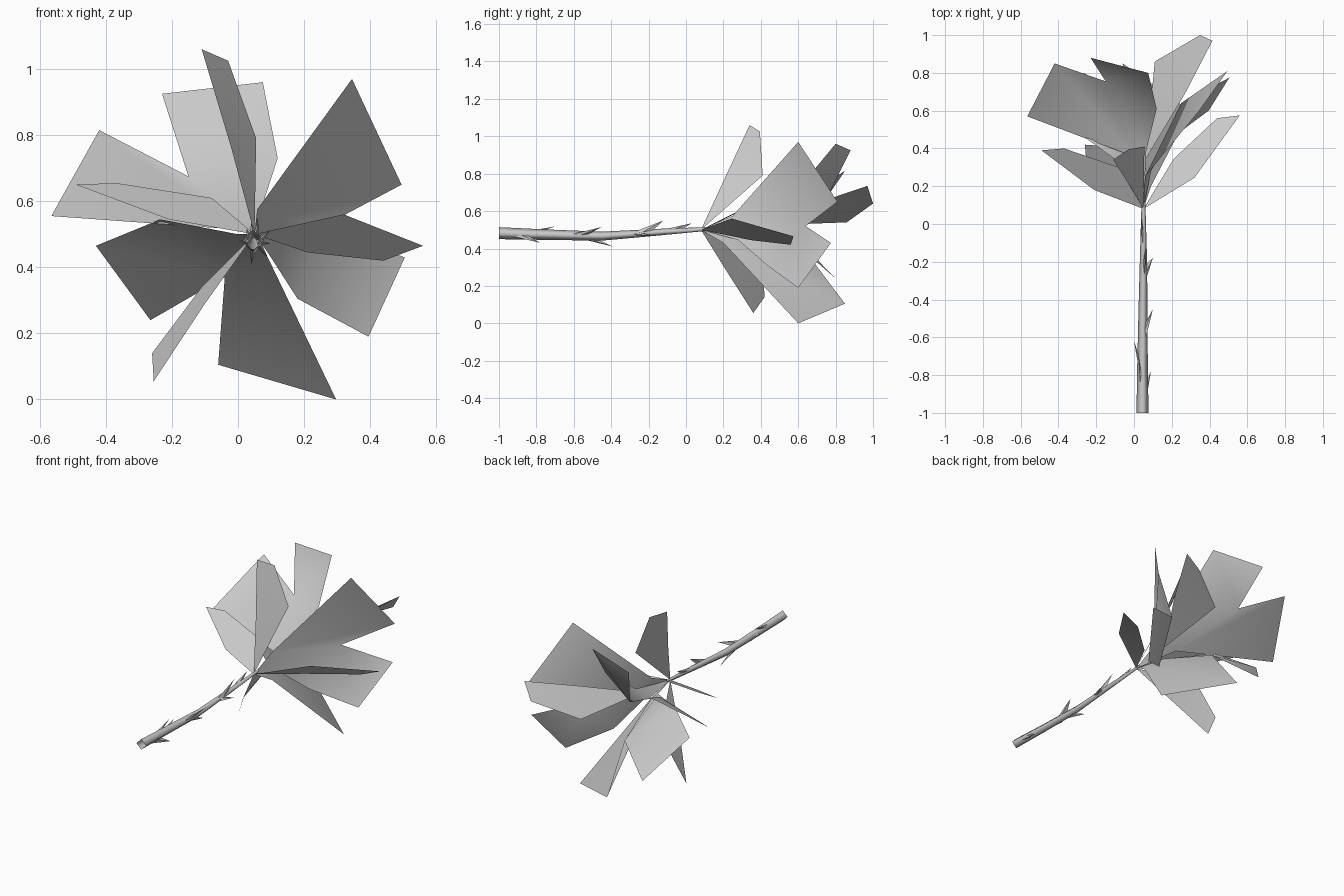
import bpy
import bmesh
import math
from mathutils import Vector

default_cube = bpy.data.objects.get("Cube")
if default_cube:
    bpy.data.objects.remove(default_cube, do_unlink=True)

# One plain grey for the whole plant
grey = bpy.data.materials.new("plain_grey")
grey.use_nodes = True
grey.diffuse_color = (0.6, 0.6, 0.6, 1)
principled = next(n for n in grey.node_tree.nodes if n.type == "BSDF_PRINCIPLED")
principled.inputs["Base Color"].default_value = grey.diffuse_color

BASE = Vector((0.05, 0.08, 0.5))


def finish(name, bm, smooth=True):
    """Turn a bmesh into a named, shaded object."""
    bmesh.ops.recalc_face_normals(bm, faces=bm.faces)
    mesh = bpy.data.meshes.new(name)
    bm.to_mesh(mesh)
    bm.free()
    mesh.materials.append(grey)
    for poly in mesh.polygons:
        poly.use_smooth = smooth
    obj = bpy.data.objects.new(name, mesh)
    bpy.context.collection.objects.link(obj)
    return obj


def single_blade(name, outline, root=BASE):
    """Thin blade: a triangle rising from the root, then a quad."""
    bm = bmesh.new()
    start = bm.verts.new(root)
    near, first_tip, second_tip, far = [bm.verts.new(p) for p in outline]
    bm.faces.new((start, near, far))
    bm.faces.new((near, first_tip, second_tip, far))
    return finish(name, bm)


def notched_petal(name, claw, wide_tips, notch, narrow_side):
    """Narrow claw opening into a wide and a narrow lobe beside a notch."""
    bm = bmesh.new()
    root, middle = bm.verts.new(BASE), bm.verts.new(notch)
    claw_wide, claw_narrow = [bm.verts.new(p) for p in claw]
    wide_one, wide_two = [bm.verts.new(p) for p in wide_tips]
    narrow_one, narrow_two, corner = [bm.verts.new(p) for p in narrow_side]
    bm.faces.new((root, claw_wide, claw_narrow))
    bm.faces.new((claw_wide, middle, claw_narrow))
    bm.faces.new((claw_wide, wide_one, wide_two, middle))
    bm.faces.new((claw_narrow, middle, corner))
    bm.faces.new((middle, narrow_one, narrow_two, corner))
    return finish(name, bm)


def ring_around(bm, centre, radius, sides):
    """Ring of vertices facing along the stem."""
    ring = []
    for i in range(sides):
        angle = math.tau * i / sides
        offset = Vector((math.cos(angle), 0, math.sin(angle))) * radius
        ring.append(bm.verts.new(Vector(centre) + offset))
    return ring


def loft_tube(name, stations, sides):
    """Open tube through (centre, radius) stations."""
    bm = bmesh.new()
    rings = [ring_around(bm, centre, radius, sides) for centre, radius in stations]
    for lower, upper in zip(rings, rings[1:]):
        for i in range(sides):
            j = (i + 1) % sides
            bm.faces.new((lower[i], lower[j], upper[j], upper[i]))
    return finish(name, bm)


def thorn(name, root, tip):
    """Slim four-sided spike leaning along the stem."""
    root, tip = Vector(root), Vector(tip)
    along = Vector((0, 0.045, 0))
    across = along.cross(tip - root).normalized() * 0.009
    bm = bmesh.new()
    point = bm.verts.new(tip)
    foot = [bm.verts.new(root + shift) for shift in (-along, across, along, -across)]
    for i, vert in enumerate(foot):
        bm.faces.new((vert, foot[(i + 1) % len(foot)], point))
    return finish(name, bm, smooth=False)


# Three notched petals
notched_petal(
    "upper_petal",
    [(-.01, .36, .515), (.065, .39, .56)],
    [(-.565, .57, .555), (-.42, .85, .815)],
    (-.15, .755, .675),
    [(-.23, .88, .925), (.075, .8, .96), (.12, .61, .73)])
notched_petal(
    "side_petal",
    [(.058, .25, .575), (.09, .28, .445)],
    [(.345, .6, .97), (.495, .81, .65)],
    (.25, .64, .52),
    [(.505, .775, .43), (.395, .6, .19), (.18, .44, .305)])
notched_petal(
    "lower_petal",
    [(.09, .2, .43), (0, .27, .5)],
    [(.297, .6, 0), (-.06, .85, .105)],
    (-.04, .65, .37),
    [(-.265, .8, .24), (-.43, .58, .465), (-.235, .44, .545)])

# Inner petal, rising from inside the claws
single_blade("inner_petal", [
    (.11, .86, .54), (.35, 1, .64), (.415, .97, .735), (.27, .69, .64)],
    root=(.06, .34, .52))

# Narrow sepals around the outside
single_blade("top_sepal", [
    (-.02, .2, .76), (-.11, .34, 1.06), (-.03, .395, 1.025), (.055, .41, .79)])
single_blade("left_sepal", [
    (.32, .245, .56), (.56, .575, .465), (.44, .56, .42), (.21, .345, .445)])
single_blade("right_sepal", [
    (-.21, .18, .545), (-.49, .39, .65), (-.37, .4, .655), (-.08, .3, .61)])
single_blade("bottom_sepal", [
    (-.1, .21, .29), (-.255, .36, .055), (-.26, .42, .14), (-.11, .41, .34)])

# Slightly bent, tapering, hollow stem
loft_tube("stem", [
    ((.045, -1, .482), .032), ((.045, -.75, .474), .028),
    ((.048, -.45, .466), .024), ((.05, -.15, .487), .018),
    ((.05, .12, .505), .01)], sides=4)

# Thorns scattered along the stem
thorns = [
    ((.065, -.88, .465), (.09, -.78, .43)),
    ((.035, -.82, .49), (.025, -.7, .518)),
    ((.03, -.75, .475), (0, -.62, .48)),
    ((.06, -.57, .475), (.1, -.45, .515)),
    ((.045, -.53, .455), (.04, -.39, .41)),
    ((.055, -.23, .49), (.06, -.12, .55)),
    ((.06, -.26, .478), (.1, -.18, .47)),
    ((.045, -.06, .505), (.04, .03, .535)),
]
for number, (root, tip) in enumerate(thorns):
    thorn(f"thorn_{number}", root, tip)
